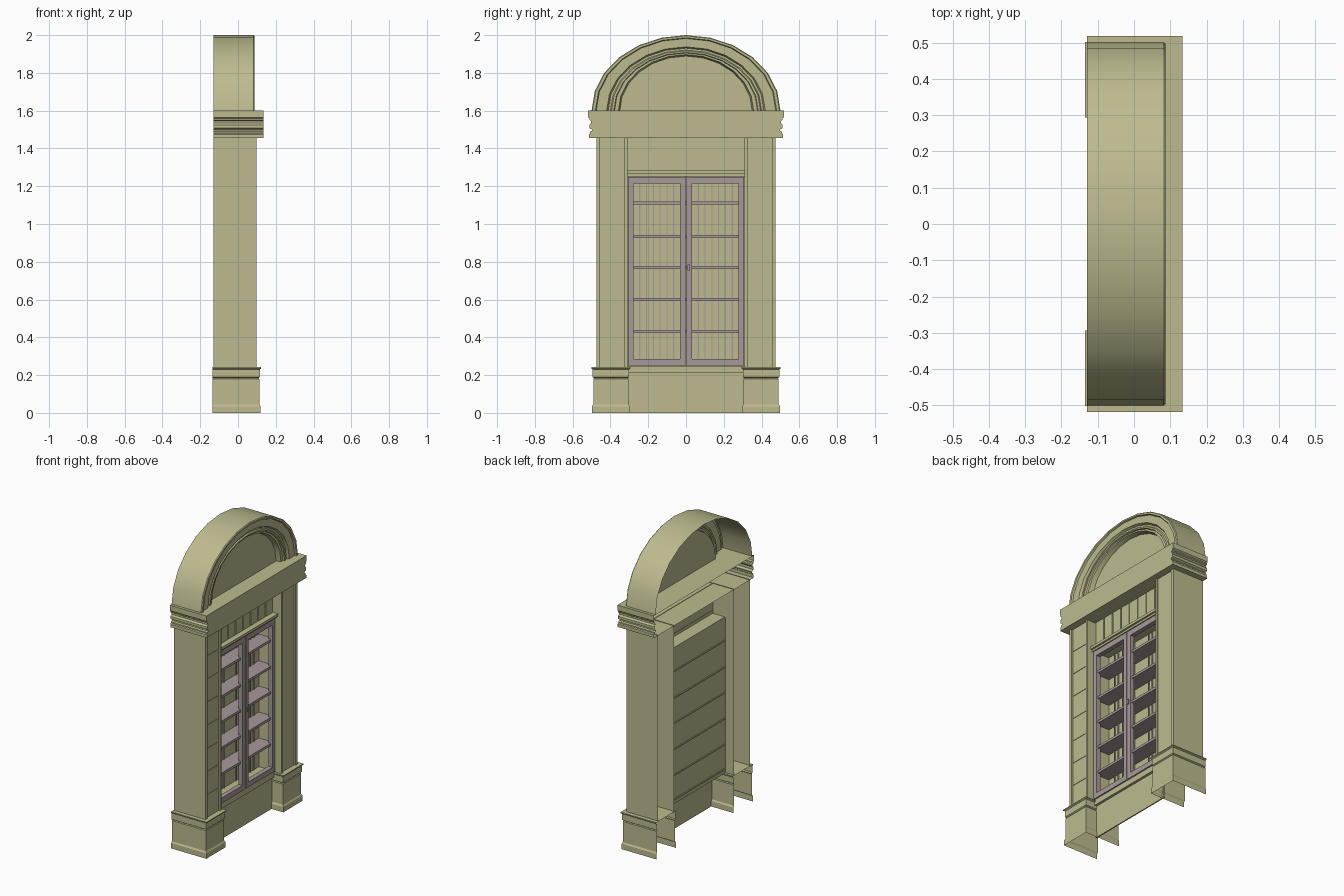
import bpy, bmesh, math

if "Cube" in bpy.data.objects:
    bpy.data.objects.remove(bpy.data.objects["Cube"])

def material(name, rgb):
    m = bpy.data.materials.new(name)
    m.diffuse_color = (*rgb, 1)
    m.use_nodes = True
    m.node_tree.nodes["Principled BSDF"].inputs["Base Color"].default_value = m.diffuse_color
    return m

KHAKI = material("khaki stone", (0.51, 0.50, 0.275))
MAUVE = material("mauve wood", (0.39, 0.32, 0.325))

def finish(name, bm, mat, smooth=False):
    bmesh.ops.recalc_face_normals(bm, faces=bm.faces)
    me = bpy.data.meshes.new(name)
    bm.to_mesh(me)
    bm.free()
    me.materials.append(mat)
    ob = bpy.data.objects.new(name, me)
    bpy.context.collection.objects.link(ob)
    if smooth:
        bpy.ops.object.select_all(action='DESELECT')
        ob.select_set(True)
        bpy.context.view_layer.objects.active = ob
        bpy.ops.object.shade_smooth_by_angle(angle=math.radians(28))
    return ob

def loft(bm, rows):
    """Skin a list of equally long open point rows."""
    vs = [[bm.verts.new(p) for p in r] for r in rows]
    for a, b in zip(vs, vs[1:]):
        for i in range(len(a) - 1):
            bm.faces.new((a[i], a[i + 1], b[i + 1], b[i]))
    return vs

def boxes(name, items, mat):
    """Boxes given as (x0, x1, y0, y1, z0, z1), joined into one object."""
    bm = bmesh.new()
    for x0, x1, y0, y1, z0, z1 in items:
        vs = bmesh.ops.create_cube(bm, size=1)["verts"]
        for v in vs:
            v.co = (x0 if v.co.x < 0 else x1, y0 if v.co.y < 0 else y1,
                    z0 if v.co.z < 0 else z1)
    return finish(name, bm, mat)

def moulding(back, front, y0, y1, profile):
    """Three-sided moulding, open at the back; profile is (offset, z)."""
    bm = bmesh.new()
    loft(bm, [[(back, y0 - d, z), (front + d, y0 - d, z),
               (front + d, y1 + d, z), (back, y1 + d, z)] for d, z in profile])
    return bm

# Plinths and hollow pillars
plinth = [(.022, 0), (.022, .035), (.016, .045), (.016, .18), (.012, .185),
          (.019, .19), (.019, .23), (.026, .235), (.026, .242), (0, .242)]
for side, s in (("left", -1), ("right", 1)):
    y0, y1 = sorted((s * .32, s * .475))
    bm = moulding(-.135, .097, y0, y1, plinth)
    loft(bm, [[(x, y, .242) for y in (y0, y1)] for x in (-.135, .097)])
    finish(side + "_plinth", bm, KHAKI)
    bm = bmesh.new()
    path = [(-.13, .475), (.097, .475), (.097, .455), (.087, .455),
            (.087, .325), (.097, .325), (.097, .31), (-.13, .31)]
    loft(bm, [[(x, s * y, z) for x, y in path] for z in (.24, 1.458)])
    finish(side + "_pillar", bm, KHAKI)

# Shallow blocks in the recess of one pillar
step = (1.455 - .245) / 8
boxes("left_pillar_blocks",
      [(.08, .09, -.452, -.328, .245 + i * step, .245 + (i + 1) * step - .004)
       for i in range(8)], KHAKI)

# Entablature: moulded ends, flat front board, open back
ent = [(0, 1.455), (.036, 1.455), (.036, 1.475), (.03, 1.48), (.03, 1.488),
       (.02, 1.493), (.02, 1.5), (.034, 1.508), (.034, 1.525), (.024, 1.535),
       (.024, 1.545), (.032, 1.55), (.032, 1.558), (.04, 1.565), (.04, 1.6)]
bm = bmesh.new()
outline = [(-.478 - d, z) for d, z in ent] + [(.478 + d, z) for d, z in reversed(ent)]
outline.append(outline[0])
loft(bm, [[(x, y, z) for y, z in outline] for x in (-.13, .134)])
# front board built in strips following the end profile
loft(bm, [[(.134, y, z) for y in (-.478 - d, .478 + d)] for d, z in ent[1:]])
bmesh.ops.remove_doubles(bm, verts=bm.verts, dist=1e-5)
finish("entablature", bm, KHAKI)

# Arch: stepped rings around a recessed panel, open at the back
rings = [(.5, .4, -.13), (.5, .4, .082), (.495, .396, .087), (.48, .386, .087),
         (.475, .382, .077), (.42, .338, .077), (.412, .331, .062),
         (.4, .321, .062), (.394, .316, .07), (.382, .308, .07),
         (.378, .305, .06), (.358, .297, .06), (.35, .289, .03)]
N = 12
bm = bmesh.new()
rows = loft(bm, [[(x, ry * math.cos(math.pi * i / N),
                   1.6 + rz * math.sin(math.pi * i / N)) for i in range(N + 1)]
                 for ry, rz, x in rings])
bm.faces.new(rows[-1])
finish("arch", bm, KHAKI, smooth=True)

# Frieze above the doors with shallow upright planks
boxes("frieze", [(.022, .03, -.31, .31, 1.27, 1.458)], KHAKI)
w = .62 / 8
boxes("frieze_planks", [(.03, .036, -.31 + i * w + .004, -.31 + (i + 1) * w - .004,
                         1.282, 1.455) for i in range(8)], KHAKI)
boxes("door_head", [(.02, .06, -.31, .31, 1.252, 1.265),
                    (.02, .072, -.31, .31, 1.265, 1.282)], KHAKI)

# Skirt panel and sill below the doors
boxes("skirt", [(.026, .034, -.31, .31, 0, .245)], KHAKI)
boxes("sill", [(.026, .05, -.31, .31, .21, .247)], KHAKI)

# Cabinet shell behind the doors
boxes("cabinet", [(-.068, -.06, -.305, .305, .245, 1.255),
                  (-.068, .03, -.309, -.301, .245, 1.255),
                  (-.068, .03, .301, .309, .245, 1.255),
                  (-.068, .03, -.305, .305, 1.25, 1.262),
                  (-.068, .03, -.305, .305, .24, .25)], KHAKI)
levels = (.43, .6, .77, .935, 1.11)
boxes("shelves", [(-.06, .042, -.3, .3, z - .008, z + .008) for z in levels], MAUVE)
boxes("cabinet_back_battens", [(-.074, -.068, -.305, .305, z - .004, z + .004)
                               for z in (.27,) + levels], KHAKI)

# Pair of doors, with thin upright strips on the cabinet back
for side, s in (("left", -1), ("right", 1)):
    def span(a, b):
        return tuple(sorted((s * a, s * b)))
    boxes(side + "_door_frame",
          [(.025, .055, *span(.003, .032), .25, 1.25),
           (.025, .055, *span(.278, .306), .25, 1.25),
           (.025, .055, *span(.032, .278), .25, .285),
           (.025, .055, *span(.032, .278), 1.215, 1.25)], MAUVE)
    boxes(side + "_back_strips",
          [(-.06, -.054, *span(y - .003, y + .003), .25, 1.25)
           for y in (.065, .1, .137, .173, .21, .245)], MAUVE)
boxes("door_knob", [(.055, .064, .008, .022, .755, .785)], MAUVE)
